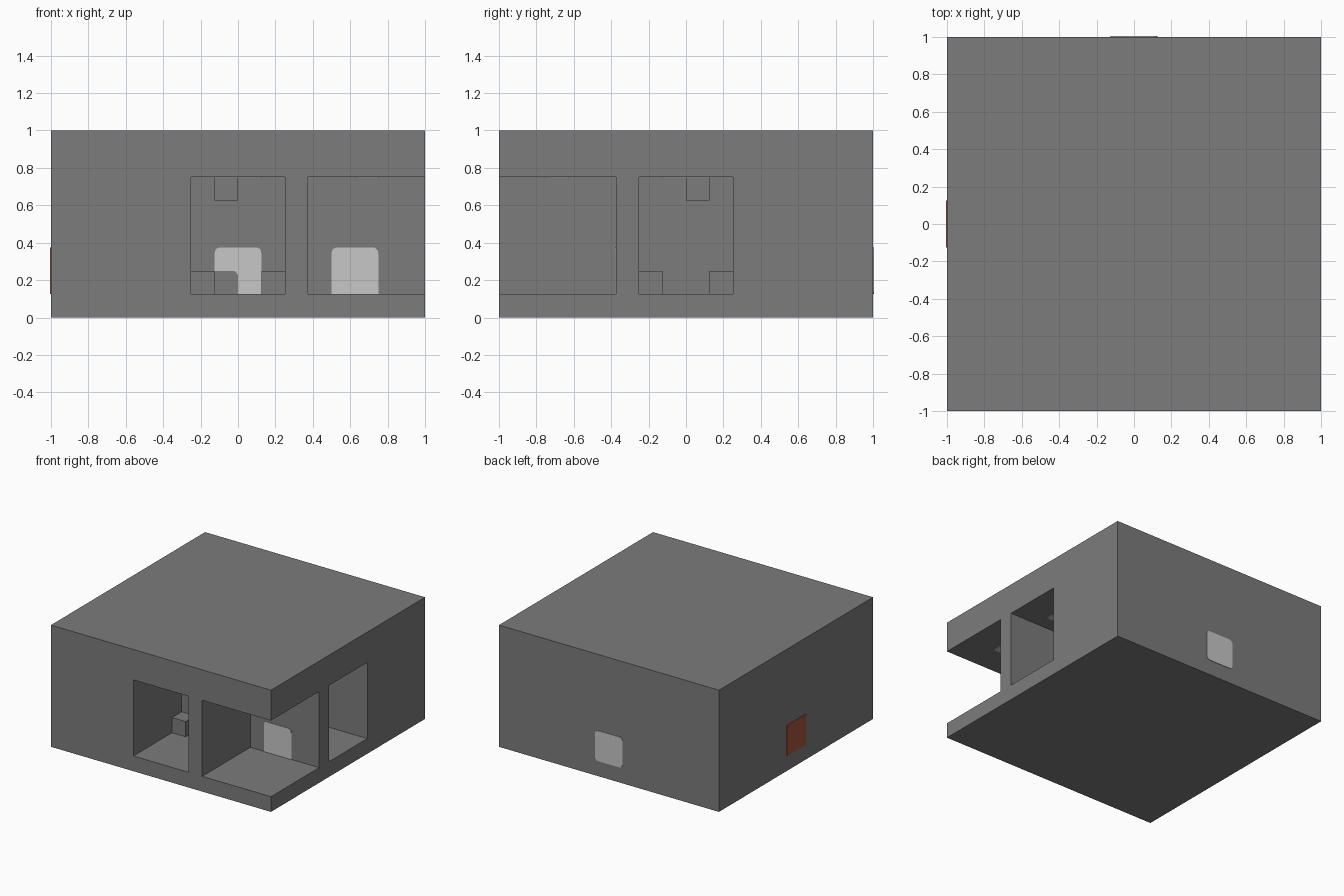
import bpy
import bmesh
from mathutils import Vector

old = bpy.data.objects.get("Cube")
if old:
    bpy.data.objects.remove(old, do_unlink=True)


def material(name, color):
    m = bpy.data.materials.new(name)
    m.use_nodes = True
    rgba = (*color, 1)
    m.diffuse_color = rgba
    m.node_tree.nodes["Principled BSDF"].inputs["Base Color"].default_value = rgba
    return m


STONE = material("stone grey", (0.2, 0.2, 0.2))
PALE = material("pale grey", (0.57, 0.57, 0.57))
BROWN = material("wood brown", (0.38, 0.09, 0.04))

P = 0.125           # grid unit
FLOOR, CEIL = P, 6 * P
INNER = 3 * P       # distance of the room end walls from the centre
THIN = 0.004


def finish(name, bm, mat):
    bmesh.ops.recalc_face_normals(bm, faces=bm.faces)
    mesh = bpy.data.meshes.new(name)
    bm.to_mesh(mesh)
    bm.free()
    mesh.materials.append(mat)
    ob = bpy.data.objects.new(name, mesh)
    bpy.context.collection.objects.link(ob)
    return ob


def box(name, lo, hi, mat=STONE):
    lo, hi = Vector(lo), Vector(hi)
    bm = bmesh.new()
    bmesh.ops.create_cube(bm, size=1)
    bmesh.ops.scale(bm, vec=hi - lo, verts=bm.verts)
    bmesh.ops.translate(bm, vec=(lo + hi) / 2, verts=bm.verts)
    return finish(name, bm, mat)


def plate(name, corners, y, side, mat=PALE):
    """Thin upright plate on a wall; each corner is (x, z, radius)."""
    pts = []
    for i, (x, z, r) in enumerate(corners):
        p = Vector((x, y, z))
        if not r:
            pts.append(p)
            continue
        ends = []
        for qx, qz, _ in (corners[i - 1], corners[(i + 1) % len(corners)]):
            ends.append(p + (Vector((qx, y, qz)) - p).normalized() * r)
        for k in range(6):
            t = k / 5
            pts.append(ends[0] * (1 - t) ** 2 + p * 2 * t * (1 - t) + ends[1] * t * t)
    bm = bmesh.new()
    face = bm.faces.new([bm.verts.new(p) for p in pts])
    out = bmesh.ops.extrude_face_region(bm, geom=[face])
    moved = [v for v in out["geom"] if isinstance(v, bmesh.types.BMVert)]
    bmesh.ops.translate(bm, vec=(0, side * THIN, 0), verts=moved)
    return finish(name, bm, mat)


# Building block with three rooms carved out of it
shell = box("building_shell", (-1, -1, 0), (1, 1, 1))
cutters = [
    box("front_room_cutter", (-2 * P, -1.2, FLOOR), (2 * P, -INNER, CEIL)),
    box("side_room_cutter", (INNER, -2 * P, FLOOR), (1.2, 2 * P, CEIL)),
    box("corner_room_cutter", (INNER, -1.2, FLOOR), (1.2, -INNER, CEIL)),
]
for c in cutters:
    mod = shell.modifiers.new(c.name, "BOOLEAN")
    mod.operation = "DIFFERENCE"
    mod.solver = "EXACT"
    mod.object = c
carved = bpy.data.meshes.new_from_object(
    shell.evaluated_get(bpy.context.evaluated_depsgraph_get()))
shell.modifiers.clear()
shell.data = carved
for c in cutters:
    bpy.data.objects.remove(c, do_unlink=True)

# Blocks at the end walls of the front and side rooms (mirrored on the diagonal)
blocks = {"left_floor_block": (-2 * P, FLOOR), "right_floor_block": (P, FLOOR),
          "ceiling_block": (-P, CEIL - P)}
for name, (u, z) in blocks.items():
    box("front_room_" + name, (u, -INNER - P, z), (u + P, -INNER, z + P))
    box("side_room_" + name, (INNER, -u - P, z), (INNER + P, -u, z + P))

# Ceiling lamps
top = CEIL - THIN
box("corner_room_lamp", (5 * P, -6 * P, top), (6 * P, -5 * P, CEIL), PALE)
box("side_room_lamp", (5 * P, -P, top), (6 * P, P, CEIL), PALE)
box("front_room_lamp", (-P, -6 * P, top), (P, -5 * P, CEIL), PALE)

# Pale windows on the inner walls and on the back
R = 0.035
H = 3 * P
plate("corner_room_window",
      [(4 * P, P, 0), (6 * P, P, 0), (6 * P, H, R), (4 * P, H, R)], -INNER, -1)
plate("front_room_window",
      [(0, P, 0), (P, P, 0), (P, H, R), (-P, H, R), (-P, 2 * P, 0), (0, 2 * P, R)],
      -INNER, -1)
plate("back_window",
      [(-P, P, R), (P, P, R), (P, H, R), (-P, H, R)], 1, 1)

# Brown door on the right side wall
box("side_door", (-1 - THIN, -P, P), (-1, P, H), BROWN)
